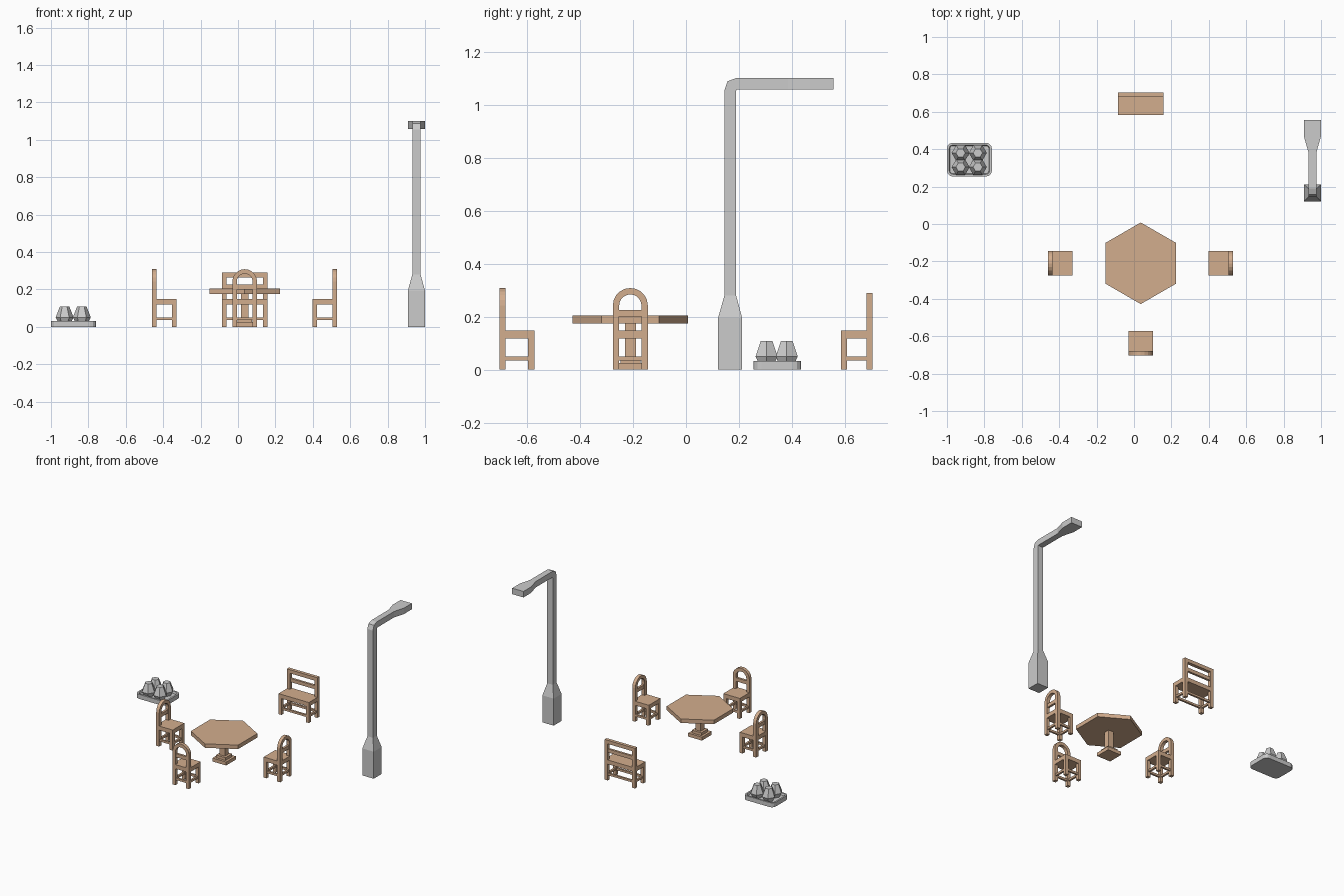
import bpy, bmesh
from math import pi, sin, cos
from mathutils import Matrix

if "Cube" in bpy.data.objects:
    bpy.data.objects.remove(bpy.data.objects["Cube"])

wood = bpy.data.materials.new("tan_wood")
wood.diffuse_color = (0.65, 0.42, 0.27, 1)
wood.use_nodes = True
wood.node_tree.nodes["Principled BSDF"].inputs["Base Color"].default_value = wood.diffuse_color
I = Matrix.Identity(4)


def finish(name, bm, place=I, mat=None):
    bmesh.ops.recalc_face_normals(bm, faces=bm.faces)
    me = bpy.data.meshes.new(name)
    bm.to_mesh(me)
    bm.free()
    ob = bpy.data.objects.new(name, me)
    bpy.context.collection.objects.link(ob)
    ob.matrix_world = place
    if mat:
        me.materials.append(mat)
    return ob


def loft(name, rings, place=I, mat=None):
    """Skin a chain of equal-sized rings and cap both ends."""
    bm = bmesh.new()
    vs = [[bm.verts.new(p) for p in r] for r in rings]
    for a, b in zip(vs, vs[1:]):
        for i in range(len(a)):
            j = (i + 1) % len(a)
            bm.faces.new((a[i], a[j], b[j], b[i]))
    bm.faces.new(vs[0])
    bm.faces.new(vs[-1])
    return finish(name, bm, place, mat)


def box(name, x, y, z, place=I, mat=wood):
    """Box from (min, max) pairs."""
    return loft(name, [[(x[0], y[0], h), (x[1], y[0], h), (x[1], y[1], h), (x[0], y[1], h)]
                       for h in z], place, mat)


def polygon(n, r, z, cx=0, cy=0, turn=0):
    return [(cx + r * cos(turn + 2 * pi * i / n), cy + r * sin(turn + 2 * pi * i / n), z)
            for i in range(n)]


def base_frame(name, w, d, place):
    """Seat, front legs and stretchers; the back is on the -y side."""
    t = 0.024
    box(name + "_seat", (-w, w), (-d, d), (0.118, 0.148), place)
    for s, side in ((-1, "left"), (1, "right")):
        x = sorted((s * w, s * (w - t)))
        box(f"{name}_front_leg_{side}", x, (d - t, d), (0, 0.118), place)
        x = sorted((s * (w - 0.005), s * (w - 0.019)))
        box(f"{name}_stretcher_{side}", x, (-d + t, d - t), (0.035, 0.05), place)
    for y, end in ((-d + 0.005, "back"), (d - 0.019, "front")):
        box(f"{name}_stretcher_{end}", (-w + t, w - t), (y, y + 0.014), (0.035, 0.05), place)


def chair(name, x, y, turn):
    place = Matrix.Translation((x, y, 0)) @ Matrix.Rotation(turn, 4, 'Z')
    w, d, t, spring = 0.066, 0.066, 0.024, 0.242
    base_frame(name, w, d, place)
    # arched back, running down into the rear legs
    path = [(1, 0, 0)] + [(cos(pi * i / 10), sin(pi * i / 10), spring) for i in range(11)] + [(-1, 0, 0)]
    rings = [[(r * c, yy, z + r * s) for r, yy in
              ((w, -d), (w, -d + t), (w - t, -d + t), (w - t, -d))] for c, s, z in path]
    loft(name + "_arched_back", rings, place, wood)
    box(name + "_back_slat", (-w + t, w - t), (-d + 0.004, -d + 0.02), (0.2, 0.226), place)


# three chairs around the table
chair("front_chair", 0.036, -0.638, 0)
chair("left_chair", -0.394, -0.21, -pi / 2)
chair("right_chair", 0.464, -0.21, pi / 2)

# bench
bench = Matrix.Translation((0.036, 0.644, 0)) @ Matrix.Rotation(pi, 4, 'Z')
bw, bd = 0.121, 0.06
base_frame("bench", bw, bd, bench)
box("bench_post_left", (-bw, -bw + 0.024), (-bd, -bd + 0.024), (0, 0.29), bench)
box("bench_post_right", (bw - 0.024, bw), (-bd, -bd + 0.024), (0, 0.29), bench)
box("bench_top_rail", (-bw + 0.024, bw - 0.024), (-bd, -bd + 0.024), (0.264, 0.29), bench)
box("bench_back_slat", (-bw + 0.024, bw - 0.024), (-bd + 0.004, -bd + 0.02), (0.2, 0.226), bench)

# hexagonal pedestal table
tx, ty = 0.036, -0.21
loft("table_top", [polygon(6, 0.218, z, tx, ty, pi / 2) for z in (0.175, 0.204)], I, wood)
for name, h, z in (("table_foot", 0.055, (0, 0.025)), ("table_foot_step", 0.038, (0.025, 0.045)),
                   ("table_column", 0.021, (0.045, 0.175))):
    box(name, (tx - h, tx + h), (ty - h, ty + h), z)

# street lamp: (half width, near/outer point, far/inner point) along the post and arm
n, b = 0.022, 0.045
stations = [(b, (0.121, 0), (0.212, 0)), (b, (0.121, 0.195), (0.212, 0.195)),
            (n, (0.145, 0.28), (0.189, 0.28)), (n, (0.145, 1.054), (0.189, 1.05)),
            (n, (0.157, 1.088), (0.19, 1.056)), (n, (0.189, 1.1), (0.195, 1.057)),
            (n, (0.385, 1.1), (0.385, 1.057)), (b, (0.467, 1.1), (0.467, 1.057)),
            (b, (0.556, 1.1), (0.556, 1.057))]
loft("street_lamp", [[(0.954 - w, *o), (0.954 + w, *o), (0.954 + w, *i), (0.954 - w, *i)]
                     for w, o, i in stations])

# tray with rounded corners and a raised rim
bm = bmesh.new()
bmesh.ops.create_cube(bm, size=1, matrix=Matrix.Translation((-0.88, 0.344, 0.016))
                      @ Matrix.Diagonal((0.24, 0.18, 0.032, 1)))
upright = [e for e in bm.edges if abs(e.verts[0].co.z - e.verts[1].co.z) > 0.01]
bmesh.ops.bevel(bm, geom=upright, offset=0.03, segments=3, profile=0.5, affect='EDGES')
bm.normal_update()
top = max(bm.faces, key=lambda f: f.normal.z)
bmesh.ops.inset_region(bm, faces=[top], thickness=0.012)
bmesh.ops.inset_region(bm, faces=[top], thickness=0.004, depth=-0.014)
finish("tray", bm)

# four faceted stones on the tray
for i, (x, y) in enumerate(((-0.927, 0.304), (-0.835, 0.304), (-0.927, 0.38), (-0.835, 0.38))):
    loft(f"stone_{i + 1}", [polygon(6, r, z, x, y) for r, z in
                            ((0.03, 0.016), (0.048, 0.05), (0.025, 0.109))])
